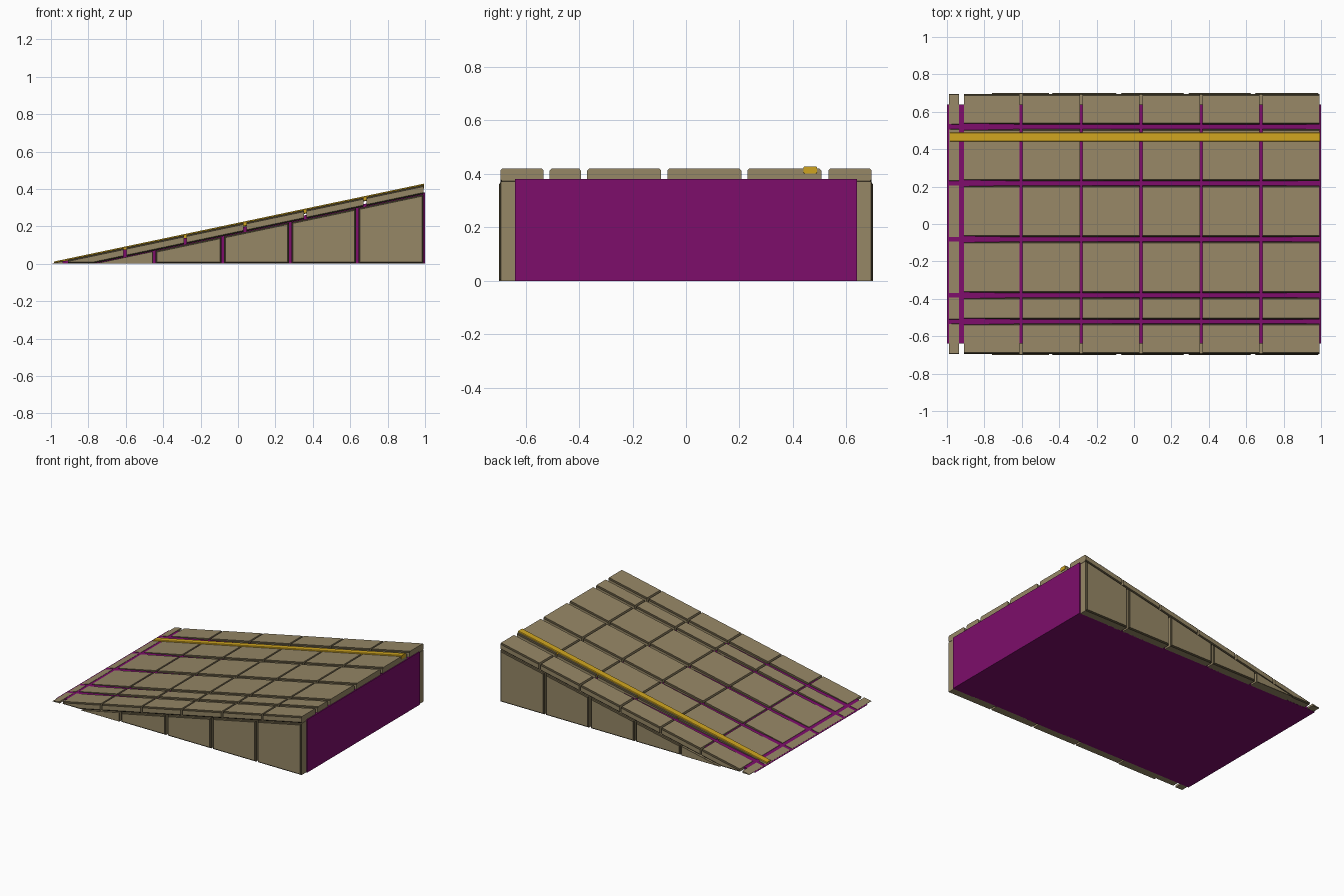
import bpy, bmesh

if "Cube" in bpy.data.objects:
    bpy.data.objects.remove(bpy.data.objects["Cube"])

SLOPE = 0.2105


def z_top(x):
    return 0.212 + SLOPE * x


def z_bot(x):
    return z_top(x) - 0.048


def material(name, rgb):
    m = bpy.data.materials.new(name)
    m.diffuse_color = (*rgb, 1)
    m.use_nodes = True
    m.node_tree.nodes["Principled BSDF"].inputs["Base Color"].default_value = m.diffuse_color
    return m


TAN = material("tan panel", (0.305, 0.242, 0.133))
DARK = material("dark panel edge", (0.06, 0.048, 0.025))
PURPLE = material("purple core", (0.205, 0.004, 0.147))
YELLOW = material("yellow stripe", (0.62, 0.37, 0.014))


def prism(name, profile, y0, y1, mats, bevel=0.0, pick=None):
    """Extrude an xz profile from y0 to y1, then bevel the picked edges."""
    bm = bmesh.new()
    a = [bm.verts.new((x, y0, z)) for x, z in profile]
    b = [bm.verts.new((x, y1, z)) for x, z in profile]
    bm.faces.new(a)
    bm.faces.new(b[::-1])
    n = len(a)
    for i in range(n):
        j = (i + 1) % n
        bm.faces.new((a[j], a[i], b[i], b[j]))
    bmesh.ops.recalc_face_normals(bm, faces=bm.faces)
    if bevel:
        bmesh.ops.bevel(bm, geom=[e for e in bm.edges if pick(e)], offset=bevel,
                        offset_type='OFFSET', segments=1, profile=0.5,
                        affect='EDGES', clamp_overlap=True,
                        material=len(mats) - 1)
    me = bpy.data.meshes.new(name)
    bm.to_mesh(me)
    bm.free()
    for m in mats:
        me.materials.append(m)
    ob = bpy.data.objects.new(name, me)
    bpy.context.collection.objects.link(ob)
    return ob


def lengthwise(e):
    d = e.verts[0].co - e.verts[1].co
    return abs(d.y) < 1e-4 and abs(d.x) > 1e-3


# Purple wedge core
prism("core_wedge", [(-1, 0), (1, 0), (1, 0.381), (-1, 0.001)], -0.64, 0.64, [PURPLE])

# Sloped deck panels in a grid
columns = [(-0.99, -0.935), (-0.91, -0.612), (-0.597, -0.29), (-0.275, 0.03),
           (0.045, 0.352), (0.367, 0.672), (0.687, 0.992)]
rows = [(-0.695, -0.533), (-0.51, -0.393), (-0.37, -0.093),
        (-0.07, 0.207), (0.23, 0.507), (0.533, 0.695)]
FLOOR = 0.001
x_floor = (FLOOR - 0.164) / SLOPE      # where the underside meets the ground
for ci, (x0, x1) in enumerate(columns):
    profile = [(x0, max(z_bot(x0), FLOOR))]
    if x0 < x_floor < x1:
        profile.append((x_floor, FLOOR))
    profile += [(x1, max(z_bot(x1), FLOOR)), (x1, z_top(x1)), (x0, z_top(x0))]
    for ri, (y0, y1) in enumerate(rows):
        prism(f"deck_panel_{ci}_{ri}", profile, y0, y1, [TAN, DARK], 0.008, lengthwise)

# Side panels, both sides
side_splits = [(-0.76, -0.455), (-0.442, -0.088), (-0.075, 0.272),
               (0.287, 0.63), (0.643, 0.992)]
for side, s in (("front", -1), ("back", 1)):
    for i, (x0, x1) in enumerate(side_splits):
        t0, t1 = z_bot(x0) - 0.002, z_bot(x1) - 0.002
        prism(f"{side}_side_panel_{i}", [(x0, 0), (x1, 0), (x1, t1), (x0, t0)],
              s * 0.635, s * 0.70, [TAN, DARK], 0.008,
              lambda e: all(abs(v.co.y) > 0.69 for v in e.verts))

# Raised yellow stripe running up the deck
xa, xb = -0.985, 0.995
prism("stripe", [(xa, 0.001), (-0.87, z_top(-0.87) - 0.02), (xb, z_top(xb) - 0.02),
                 (xb, z_top(xb) + 0.007), (xa, z_top(xa) + 0.007)],
      0.44, 0.49, [YELLOW], 0.004, lengthwise)
